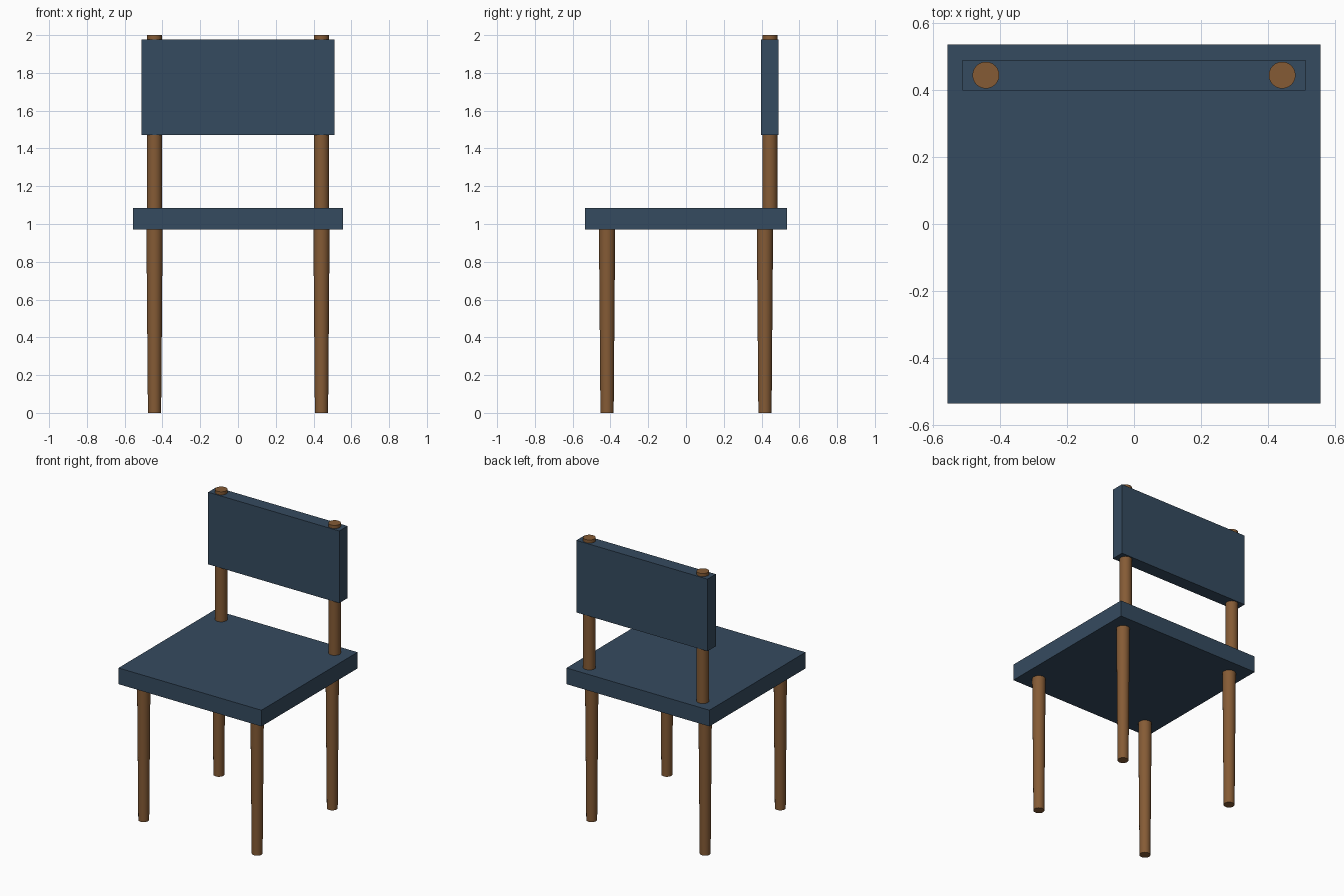
import bpy, math

if "Cube" in bpy.data.objects:
    bpy.data.objects.remove(bpy.data.objects["Cube"])


def material(name, rgb):
    mat = bpy.data.materials.new(name)
    mat.diffuse_color = (*rgb, 1)
    mat.use_nodes = True
    mat.node_tree.nodes["Principled BSDF"].inputs["Base Color"].default_value = mat.diffuse_color
    return mat


blue = material("blue_paint", (0.036, 0.07, 0.115))
wood = material("brown_wood", (0.235, 0.105, 0.036))


def box(name, x, y, z):
    """Box from (min, max) ranges on each axis."""
    mid = [(a + b) / 2 for a, b in (x, y, z)]
    bpy.ops.mesh.primitive_cube_add(size=1, location=mid)
    ob = bpy.context.object
    ob.name = name
    ob.scale = [b - a for a, b in (x, y, z)]
    bpy.ops.object.transform_apply(location=False, rotation=False, scale=True)
    ob.data.materials.append(blue)


def rod(name, x, y, z0, z1, r0, r1):
    """Round rod from z0 to z1 with bottom and top radii."""
    bpy.ops.mesh.primitive_cone_add(vertices=24, radius1=r0, radius2=r1,
                                    depth=z1 - z0, location=(x, y, (z0 + z1) / 2))
    ob = bpy.context.object
    ob.name = name
    ob.data.materials.append(wood)
    bpy.ops.object.shade_smooth_by_angle(angle=math.radians(35))


# Seat slab and backrest panel
box("seat", (-0.557, 0.557), (-0.535, 0.535), (0.97, 1.084))
box("backrest", (-0.511, 0.511), (0.398, 0.490), (1.47, 1.978))

# Tapered legs and straight back posts, on both sides
for side, x in (("left", -0.442), ("right", 0.442)):
    rod(f"front_leg_{side}", x, -0.418, 0, 0.97, 0.035, 0.043)
    rod(f"rear_leg_{side}", x, 0.418, 0, 0.97, 0.035, 0.043)
    rod(f"back_post_{side}", x, 0.444, 1.084, 2.0, 0.04, 0.04)
